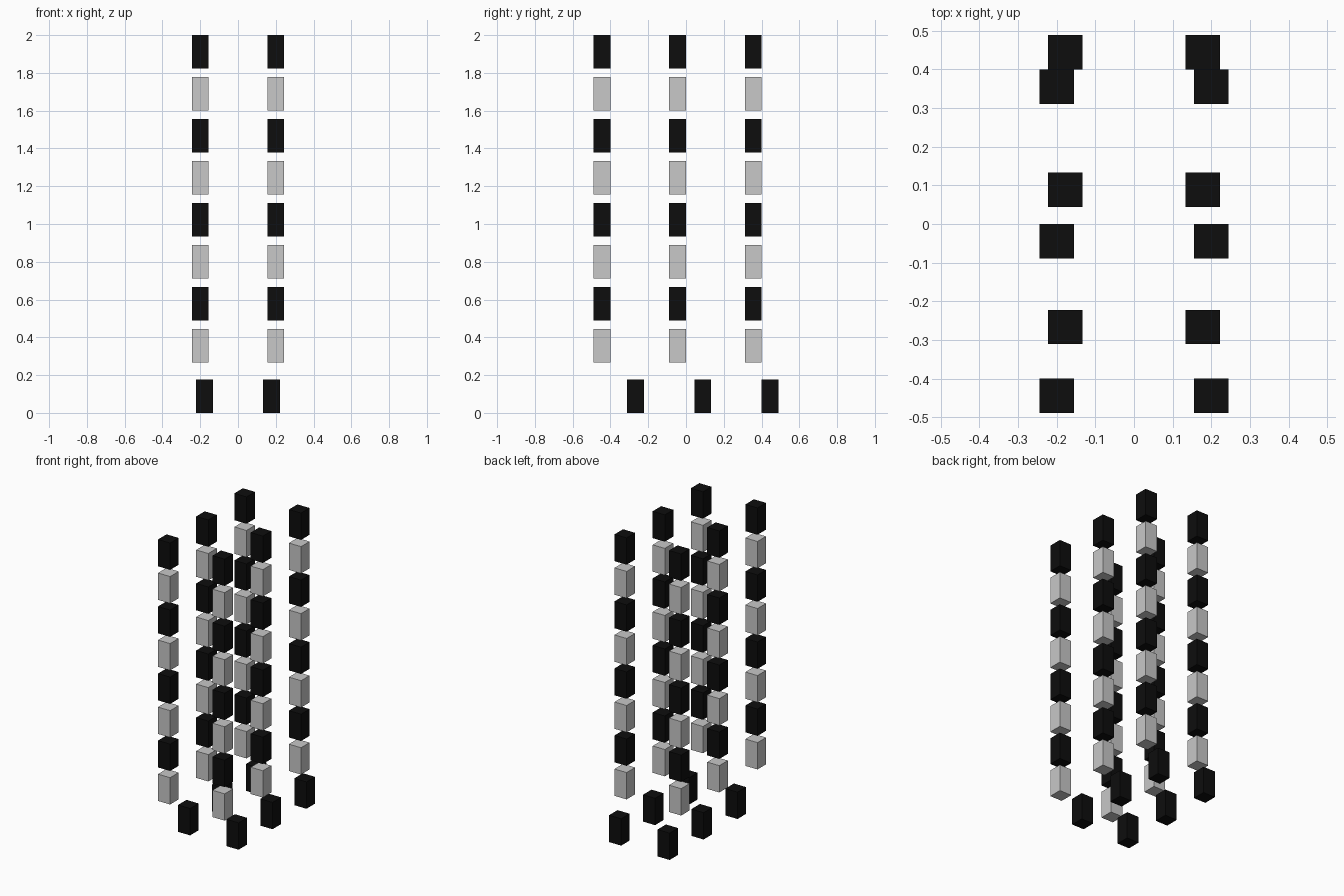
import bpy
import bmesh
from mathutils import Matrix, Vector

if "Cube" in bpy.data.objects:
    bpy.data.objects.remove(bpy.data.objects["Cube"])

U = 2 / 22.5  # width of one block; every block is 1 x 1 x 2 of these


def flat(name, v):
    m = bpy.data.materials.new(name)
    m.diffuse_color = (v, v, v, 1)
    m.use_nodes = True
    m.node_tree.nodes["Principled BSDF"].inputs["Base Color"].default_value = m.diffuse_color
    return m


black = flat("black", 0.004)
grey = flat("light grey", 0.58)


def blocks(name, centres, material):
    """One object made of upright blocks at the given centres (in block units)."""
    bm = bmesh.new()
    for c in centres:
        place = Matrix.Translation(Vector(c) * U) @ Matrix.Diagonal((U, U, 2 * U, 1))
        bmesh.ops.create_cube(bm, size=1, matrix=place)
    mesh = bpy.data.meshes.new(name)
    bm.to_mesh(mesh)
    bm.free()
    mesh.materials.append(material)
    bpy.context.collection.objects.link(bpy.data.objects.new(name, mesh))


for side, s in (("left", -1), ("right", 1)):
    # floating columns of alternating blocks, black at the top
    for place, y in (("front", -5), ("middle", -0.5), ("back", 4)):
        for label, start, mat in (("black", 0, black), ("grey", 1, grey)):
            blocks(f"{side}_{place}_column_{label}_blocks",
                   [(2.25 * s, y, 21.5 - 2.5 * i) for i in range(start, 8, 2)], mat)
    # black blocks standing on the ground
    for place, y in (("front", -3), ("middle", 1), ("back", 5)):
        blocks(f"{side}_{place}_ground_block", [(2 * s, y, 1)], black)
